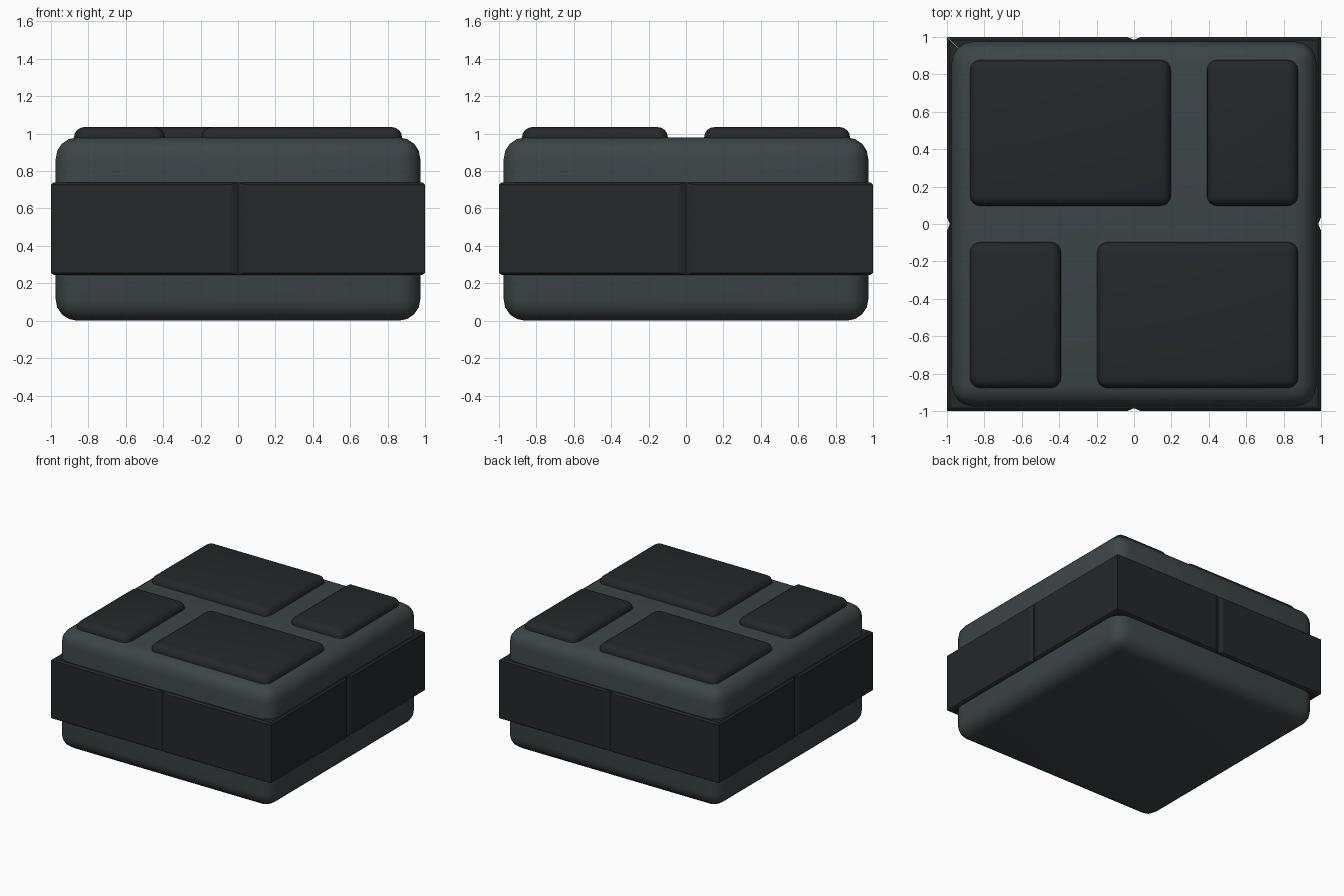
import bpy, bmesh
from math import radians
from mathutils import Matrix

if "Cube" in bpy.data.objects:
    bpy.data.objects.remove(bpy.data.objects["Cube"])


def material(name, color):
    mat = bpy.data.materials.new(name)
    mat.diffuse_color = (*color, 1)
    mat.use_nodes = True
    mat.node_tree.nodes["Principled BSDF"].inputs["Base Color"].default_value = mat.diffuse_color
    return mat


body_mat = material("slate", (0.046, 0.059, 0.064))
dark_mat = material("charcoal", (0.017, 0.021, 0.023))


def finish(bm, name, mat, angle):
    bmesh.ops.recalc_face_normals(bm, faces=bm.faces[:])
    mesh = bpy.data.meshes.new(name)
    bm.to_mesh(mesh)
    bm.free()
    mesh.materials.append(mat)
    obj = bpy.data.objects.new(name, mesh)
    bpy.context.collection.objects.link(obj)
    bpy.ops.object.select_all(action='DESELECT')
    obj.select_set(True)
    bpy.context.view_layer.objects.active = obj
    bpy.ops.object.shade_smooth_by_angle(angle=radians(angle))
    return obj


def rounded_box(name, lo, hi, radius, segments, mat):
    bm = bmesh.new()
    bmesh.ops.create_cube(bm, size=1)
    for v in bm.verts:
        v.co = [(a + b) / 2 + c * (b - a) for a, b, c in zip(lo, hi, v.co)]
    bmesh.ops.bevel(bm, geom=bm.edges[:], offset=radius, segments=segments,
                    profile=0.5, affect='EDGES', clamp_overlap=True)
    return finish(bm, name, mat, 40)


def side_panel(name, mirror, turn):
    # Rings from outer face inwards: chamfered rim, mitred at the block corner
    rings = [(1.0, 0.036, 0.255, 0.728),
             (0.985, 0.001, 0.245, 0.74),
             (0.90, 0.001, 0.245, 0.74)]
    bm = bmesh.new()
    loops = [[bm.verts.new((x, -d, z)) for x, z in
              ((x0, z0), (d, z0), (d, z1), (x0, z1))]
             for d, x0, z0, z1 in rings]
    for a, b in zip(loops, loops[1:]):
        for i in range(4):
            j = (i + 1) % 4
            bm.faces.new((a[i], a[j], b[j], b[i]))
    bm.faces.new(loops[0])
    bm.faces.new(loops[-1][::-1])
    if mirror:
        bmesh.ops.scale(bm, vec=(-1, 1, 1), verts=bm.verts[:])
    bmesh.ops.transform(bm, matrix=Matrix.Rotation(radians(90 * turn), 4, 'Z'),
                        verts=bm.verts[:])
    return finish(bm, name, dark_mat, 20)


# Main block
rounded_box("body_block", (-0.975, -0.975, 0), (0.975, 0.975, 0.98), 0.115, 4, body_mat)

# Raised tiles on the top; the front row is the back row turned half round
for row, s in (("back", 1), ("front", -1)):
    for size, x0, x1 in (("large", -0.877, 0.197), ("small", 0.39, 0.877)):
        xs = sorted((s * x0, s * x1))
        ys = sorted((s * 0.097, s * 0.877))
        rounded_box(f"{row}_{size}_tile", (xs[0], ys[0], 0.92),
                    (xs[1], ys[1], 1.035), 0.055, 4, dark_mat)

# Band of two panels on each side
for turn, side in enumerate(("front", "right", "back", "left")):
    for mirror in (False, True):
        side_panel(f"{side}_panel_{'b' if mirror else 'a'}", mirror, turn)
